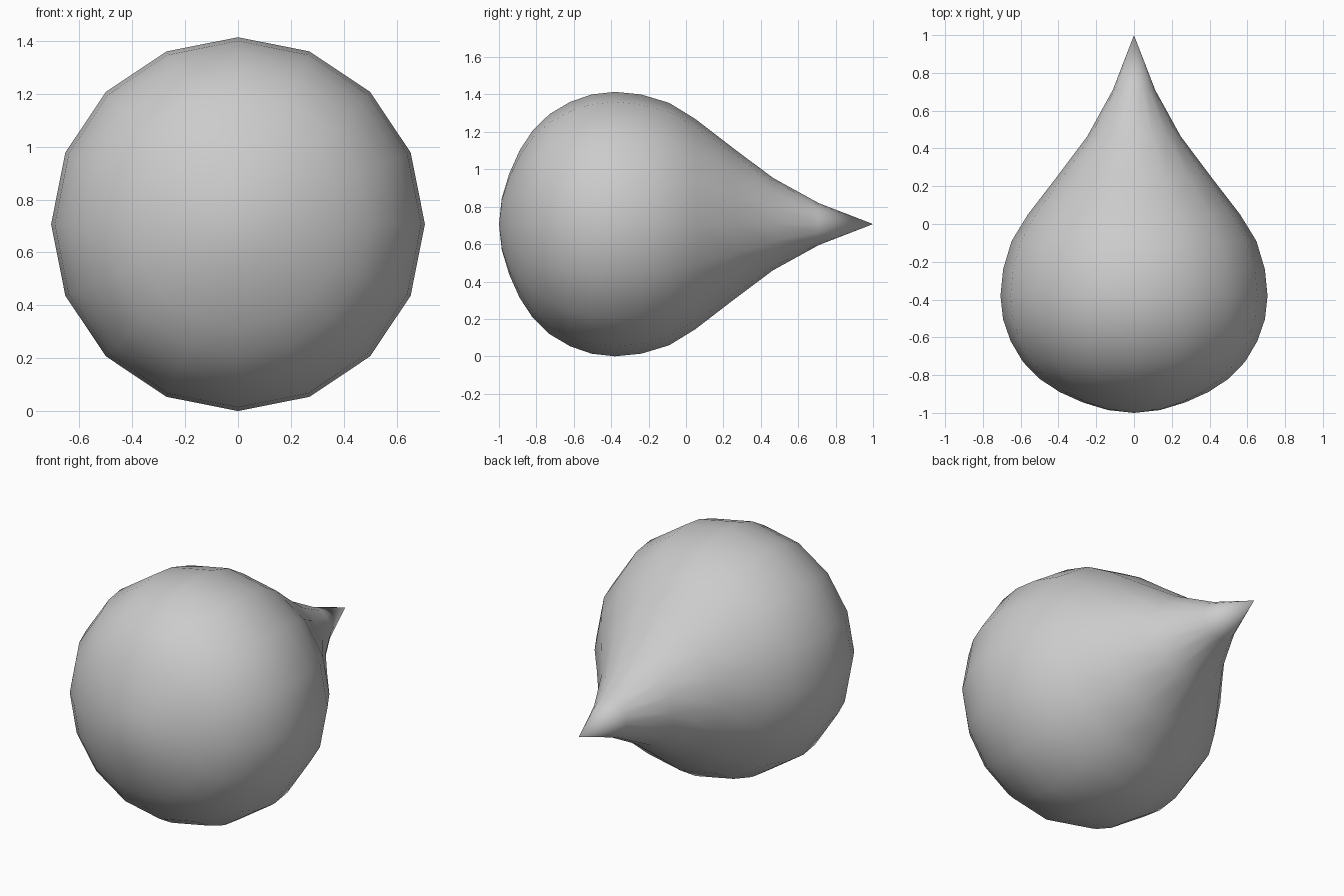
import bpy, bmesh
from math import sin, cos, tau

if "Cube" in bpy.data.objects:
    bpy.data.objects.remove(bpy.data.objects["Cube"])

SIDES = 16
CENTRE_Z = 0.707

# Teardrop profile: (position along y, radius), from round front to pointed back
profile = [(-0.985, 0.138), (-0.945, 0.27), (-0.89, 0.393), (-0.82, 0.5),
           (-0.73, 0.588), (-0.62, 0.653), (-0.505, 0.693), (-0.38, 0.707),
           (-0.24, 0.693), (-0.09, 0.648), (0.05, 0.562), (0.25, 0.408),
           (0.465, 0.247), (0.71, 0.112)]

bm = bmesh.new()
front_pole = bm.verts.new((0, -1, CENTRE_Z))
tip = bm.verts.new((0, 1, CENTRE_Z))

# Rings around the y axis
rings = [[bm.verts.new((r * sin(tau * i / SIDES), y, CENTRE_Z + r * cos(tau * i / SIDES)))
          for i in range(SIDES)] for y, r in profile]

# Skin between rings, and fans at both ends
for i in range(SIDES):
    j = (i + 1) % SIDES
    for a, b in zip(rings, rings[1:]):
        bm.faces.new((a[i], a[j], b[j], b[i]))
    bm.faces.new((front_pole, rings[0][j], rings[0][i]))
    bm.faces.new((tip, rings[-1][i], rings[-1][j]))
bmesh.ops.recalc_face_normals(bm, faces=bm.faces)
for f in bm.faces:
    f.smooth = True

mesh = bpy.data.meshes.new("teardrop")
bm.to_mesh(mesh)
bm.free()
bpy.context.collection.objects.link(bpy.data.objects.new("teardrop", mesh))
